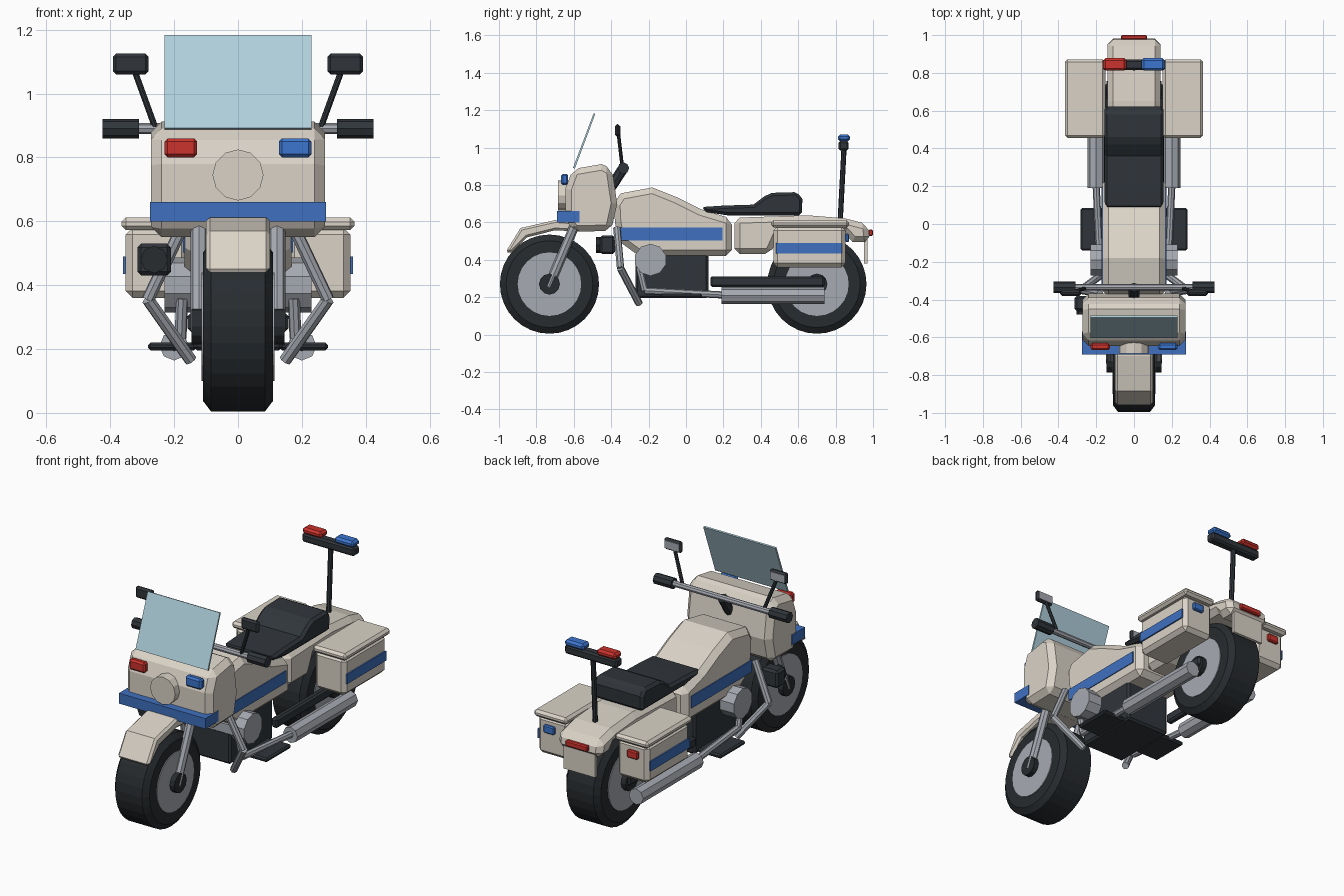
import bpy, bmesh, math
from mathutils import Vector, Matrix

cube = bpy.data.objects.get("Cube")
if cube:
    bpy.data.objects.remove(cube, do_unlink=True)


def material(name, r, g, b):
    m = bpy.data.materials.new(name)
    m.use_nodes = True
    m.diffuse_color = (r, g, b, 1)
    node = next(n for n in m.node_tree.nodes if n.type == 'BSDF_PRINCIPLED')
    node.inputs["Base Color"].default_value = (r, g, b, 1)
    return m


cream = material("cream paint", .70, .65, .57)
black = material("black rubber", .021, .025, .029)
dark = material("dark trim", .03, .036, .043)
chrome = material("grey metal", .38, .40, .44)
blue = material("blue stripe", .05, .16, .52)
blue_lens = material("blue lens", .045, .18, .62)
red = material("red lens", .6, .032, .025)
glass = material("pale blue glass", .43, .63, .72)


def finish(name, bm, mat, bevel=0, angle=50):
    bmesh.ops.recalc_face_normals(bm, faces=bm.faces[:])
    mesh = bpy.data.meshes.new(name)
    bm.to_mesh(mesh)
    bm.free()
    mesh.materials.append(mat)
    ob = bpy.data.objects.new(name, mesh)
    bpy.context.scene.collection.objects.link(ob)
    if bevel:
        mod = ob.modifiers.new("chamfer", 'BEVEL')
        mod.width = bevel
        mod.segments = 1
        mod.limit_method = 'ANGLE'
        mod.angle_limit = math.radians(angle)
    return ob


def box(name, x, y, z, mat, bevel=0):
    """Box from (low, high) pairs on each axis."""
    bm = bmesh.new()
    bmesh.ops.create_cube(bm, size=1)
    for v in bm.verts:
        for i, (a, b) in enumerate((x, y, z)):
            v.co[i] = a if v.co[i] < 0 else b
    return finish(name, bm, mat, bevel)


def prism(name, points, x0, x1, mat, bevel=0):
    """Side profile of (y, z) points pulled across x."""
    bm = bmesh.new()
    face = bm.faces.new([bm.verts.new((x0, y, z)) for y, z in points])
    new = bmesh.ops.extrude_face_region(bm, geom=[face])["geom"]
    for v in new:
        if isinstance(v, bmesh.types.BMVert):
            v.co.x = x1
    return finish(name, bm, mat, bevel)


def tube(name, points, radius, mat, sides=8, bevel=0):
    bm = bmesh.new()
    for a, b in zip(points, points[1:]):
        a, b = Vector(a), Vector(b)
        rot = (b - a).to_track_quat('Z', 'Y').to_matrix().to_4x4()
        bmesh.ops.create_cone(bm, cap_ends=True, segments=sides, radius1=radius, radius2=radius,
                              depth=(b - a).length,
                              matrix=Matrix.Translation((a + b) / 2) @ rot)
    return finish(name, bm, mat, bevel)


def span(side, a, b):
    """Mirror an x range to one side."""
    return tuple(sorted((side * a, side * b)))


# Wheels: lathed tyre, rim disc and hub
def wheel(name, y, z=.27):
    bm = bmesh.new()
    half = [(-.11, .14), (-.11, .232), (-.085, .265)]
    ring = half + [(-x, r) for x, r in reversed(half)]
    verts = [bm.verts.new((x, y, z + r)) for x, r in ring]
    edges = [bm.edges.new((verts[i], verts[i - 1])) for i in range(len(verts))]
    bmesh.ops.spin(bm, geom=verts + edges, cent=(0, y, z), axis=(1, 0, 0),
                   angle=math.tau, steps=32, use_merge=True)
    bmesh.ops.remove_doubles(bm, verts=bm.verts[:], dist=.0005)
    finish(name + "_tyre", bm, black)
    tube(name + "_rim", [(-.115, y, z), (.115, y, z)], .17, chrome, 24)
    tube(name + "_hub", [(-.145, y, z), (.145, y, z)], .056, black, 12)


wheel("front", -.73)
wheel("rear", .70)

# Painted body
prism("front_fender", [(-.965, .44), (-.885, .57), (-.7, .612), (-.55, .6), (-.55, .55),
                       (-.7, .558), (-.85, .52), (-.93, .44)], -.1, .1, cream, .012)
prism("fairing", [(-.645, .62), (-.645, .78), (-.605, .885), (-.45, .912), (-.395, .885),
                  (-.368, .7), (-.40, .555), (-.60, .55)], -.272, .272, cream, .032)
box("fairing_band", (-.275, .275), (-.69, -.57), (.6, .66), blue)
tube("headlight", [(0, -.685, .745), (0, -.62, .745)], .08, cream, 12)
prism("tank", [(-.38, .6), (-.36, .5), (-.25, .42), (.245, .42), (.245, .62), (.08, .67),
               (-.05, .735), (-.18, .787), (-.35, .755), (-.385, .70)],
      -.168, .168, cream, .032)
prism("tail", [(.258, .43), (.45, .43), (.5, .54), (.85, .54), (.89, .495), (.985, .495),
               (.972, .59), (.85, .622), (.65, .638), (.258, .625)],
      -.14, .14, cream, .03)
box("tail_flap", (-.1, .1), (.953, .97), (.38, .52), cream)
box("tail_light", (-.07, .07), (.975, 1.0), (.528, .562), red, .006)

# Seat with raised rear cushion
prism("seat", [(.08, .682), (.11, .655), (.22, .638), (.62, .638), (.622, .725), (.595, .762),
               (.46, .758), (.42, .74), (.36, .695), (.2, .69)], -.157, .157, dark, .018)

# Windscreen
prism("windscreen", [(-.604, .892), (-.494, 1.183), (-.485, 1.18), (-.594, .888)],
      -.23, .23, glass)

# Engine and swing arm
box("engine_block", (-.14, .14), (-.27, .12), (.195, .44), dark, .012)
tube("engine_cylinders", [(-.23, -.19, .4), (.23, -.19, .4)], .086, chrome, 10)

# Handlebar
tube("handlebar", [(-.33, -.335, .89), (.33, -.335, .89)], .017, chrome)
tube("handlebar_stem", [(0, -.335, .89), (0, -.4, .79)], .028, dark)

# Horn speaker on one side only
box("speaker", (-.315, -.21), (-.46, -.38), (.43, .53), dark, .012)
tube("speaker_mouth", [(-.2625, -.48, .48), (-.2625, -.45, .48)], .043, black)

# Light bar on its post
tube("light_post", [(0, .825, .62), (0, .845, 1)], .014, dark)
box("light_bar", (-.167, .167), (.815, .87), (.985, 1.035), dark, .01)

# Parts found on both sides
for s, side, lens in ((1, "left", blue_lens), (-1, "right", red)):
    box(side + "_bar_lens", span(s, .04, .163), (.812, .878), (1.033, 1.07), lens, .012)
    box(side + "_front_light", span(s, .128, .23), (-.668, -.63), (.80, .86), lens, .01)
    box(side + "_case_light", span(s, .232, .3), (.85, .872), (.495, .54), lens, .006)

    box(side + "_case", span(s, .155, .352), (.467, .853), (.36, .58), cream, .022)
    box(side + "_case_lid", span(s, .152, .365), (.455, .872), (.572, .612), cream, .014)
    box(side + "_case_stripe", span(s, .352, .36), (.48, .835), (.435, .49), blue)
    box(side + "_tank_stripe", span(s, .166, .173), (-.352, .195), (.503, .572), blue)

    tube(side + "_fork", [(s * .122, -.735, .255), (s * .122, -.58, .62)], .026, chrome)
    tube(side + "_crash_bar", [(s * .18, -.37, .57), (s * .282, -.35, .355),
                               (s * .148, -.25, .165)], .02, chrome)
    tube(side + "_exhaust_pipe", [(s * .175, -.25, .36), (s * .18, -.22, .235),
                                  (s * .2, .2, .212)], .019, chrome)
    tube(side + "_muffler", [(s * .2, .19, .21), (s * .2, .74, .21)], .046, chrome)
    box(side + "_swing_arm", span(s, .118, .158), (.13, .74), (.255, .312), dark, .01)
    box(side + "_footboard", span(s, .13, .282), (-.14, .085), (.196, .22), dark, .008)

    tube(side + "_grip", [(s * .31, -.335, .89), (s * .425, -.335, .89)], .031, dark)
    tube(side + "_mirror_stalk", [(s * .258, -.34, .89), (s * .327, -.362, 1.08)], .01, dark)
    box(side + "_mirror", span(s, .28, .392), (-.38, -.353), (1.06, 1.125), dark, .01)
    box(side + "_mirror_glass", span(s, .29, .382), (-.354, -.349), (1.07, 1.115), chrome)
